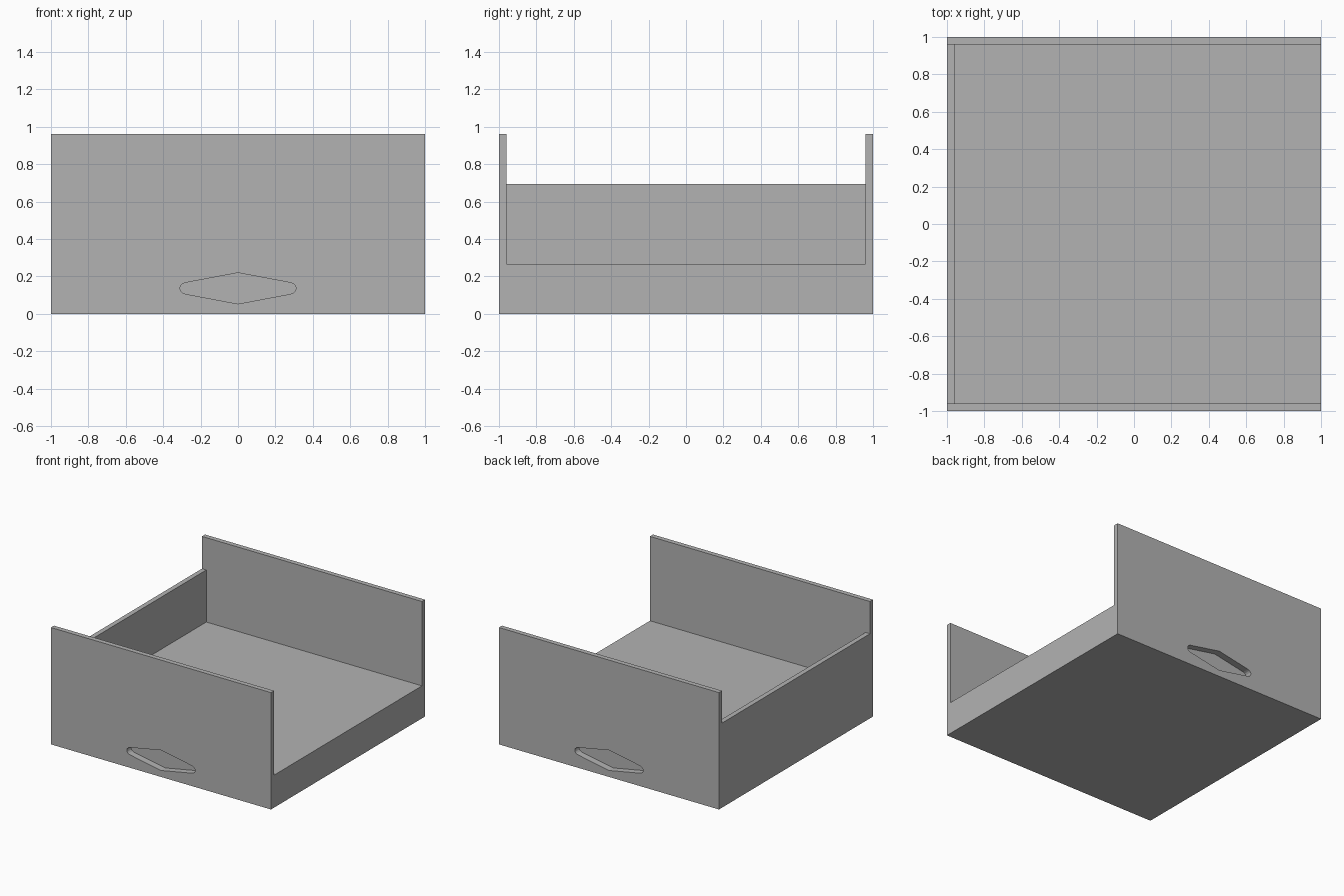
import bpy, bmesh

if "Cube" in bpy.data.objects:
    bpy.data.objects.remove(bpy.data.objects["Cube"])

HEIGHT, WALL, FLOOR, SIDE = 0.96, 0.04, 0.267, 0.695
GRIP_DEPTH = 0.055

grey = bpy.data.materials.new("plain grey")
grey.diffuse_color = (0.45, 0.45, 0.45, 1)
grey.use_nodes = True
grey.node_tree.nodes["Principled BSDF"].inputs["Base Color"].default_value = grey.diffuse_color


def prism(name, profile, y0, y1):
    """Extrude an x-z profile along y."""
    bm = bmesh.new()
    face = bm.faces.new([bm.verts.new((x, y0, z)) for x, z in profile])
    ext = bmesh.ops.extrude_face_region(bm, geom=[face])
    verts = [v for v in ext["geom"] if isinstance(v, bmesh.types.BMVert)]
    bmesh.ops.translate(bm, verts=verts, vec=(0, y1 - y0, 0))
    bmesh.ops.recalc_face_normals(bm, faces=bm.faces)
    mesh = bpy.data.meshes.new(name)
    bm.to_mesh(mesh)
    bm.free()
    mesh.materials.append(grey)
    ob = bpy.data.objects.new(name, mesh)
    bpy.context.collection.objects.link(ob)
    return ob


def cut(body, cutter):
    mod = body.modifiers.new(cutter.name, "BOOLEAN")
    mod.operation = "DIFFERENCE"
    mod.solver = "EXACT"
    mod.object = cutter
    cutter.hide_render = True
    cutter.hide_set(True)


# Solid tray block
tray = prism("tray", [(-1, 0), (1, 0), (1, HEIGHT), (-1, HEIGHT)], -1, 1)

# Interior: thick floor, low wall on the left, open on the right
interior = prism("interior_cutter",
                 [(1.2, FLOOR), (-1 + WALL, FLOOR), (-1 + WALL, SIDE),
                  (-1.2, SIDE), (-1.2, 1.2), (1.2, 1.2)],
                 -1 + WALL, 1 - WALL)
cut(tray, interior)

# Diamond finger grips with rounded ends, in the front and back
quarter = [(0.0, 0.083), (0.282, 0.030), (0.297, 0.024), (0.307, 0.013), (0.311, 0.0)]
half = quarter + [(x, -z) for x, z in reversed(quarter[:-1])]
grip = [(x, z + 0.136) for x, z in half + [(-x, z) for x, z in reversed(half[1:-1])]]
for name, side in (("front", -1), ("back", 1)):
    a, b = sorted((side * (1 - GRIP_DEPTH), side * 1.1))
    cut(tray, prism(name + "_grip_cutter", grip, a, b))
